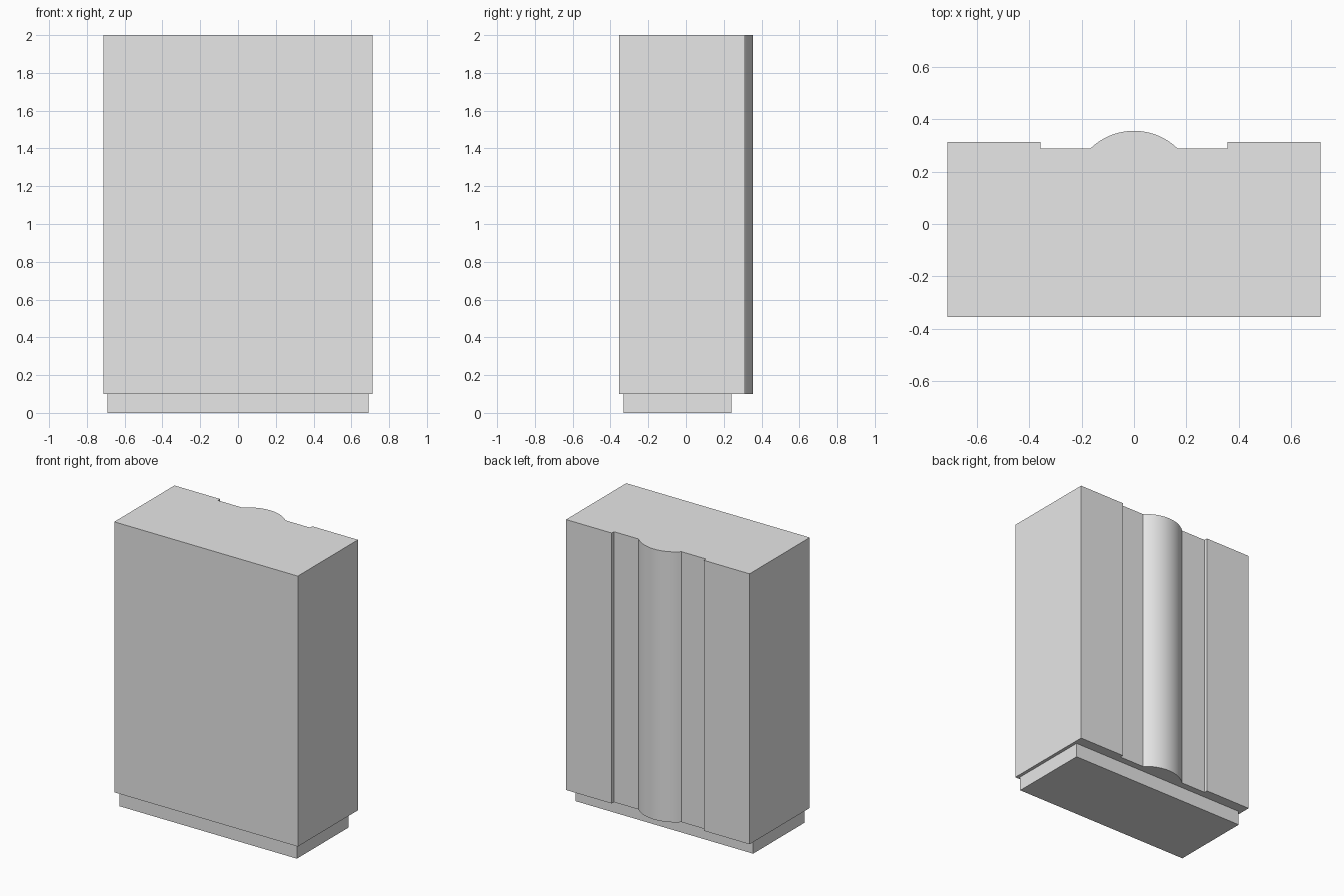
import bpy, bmesh, math

cube = bpy.data.objects.get("Cube")
if cube:
    bpy.data.objects.remove(cube, do_unlink=True)

grey = bpy.data.materials.new("light_grey")
grey.use_nodes = True
grey.diffuse_color = (0.8, 0.8, 0.8, 1)
grey.node_tree.nodes["Principled BSDF"].inputs["Base Color"].default_value = (0.8, 0.8, 0.8, 1)


def extrude_outline(name, outline, bottom, top):
    """Extrude a counter-clockwise plan outline into a closed solid."""
    bm = bmesh.new()
    face = bm.faces.new([bm.verts.new((x, y, bottom)) for x, y in outline])
    ext = bmesh.ops.extrude_face_region(bm, geom=[face], use_keep_orig=True)
    verts = [g for g in ext["geom"] if isinstance(g, bmesh.types.BMVert)]
    bmesh.ops.translate(bm, verts=verts, vec=(0, 0, top - bottom))
    bmesh.ops.recalc_face_normals(bm, faces=bm.faces)
    mesh = bpy.data.meshes.new(name)
    bm.to_mesh(mesh)
    bm.free()
    mesh.materials.append(grey)
    obj = bpy.data.objects.new(name, mesh)
    bpy.context.collection.objects.link(obj)
    return obj


# Body plan: a box with a shallow rear recess and a rounded spine in its middle
half_width, front, back = 0.713, -0.355, 0.313
recess_half, recess_y = 0.358, 0.288
spine_half, spine_y = 0.167, 0.356
rise = spine_y - recess_y
radius = (spine_half ** 2 + rise ** 2) / (2 * rise)
sweep = math.asin(spine_half / radius)
steps = 24
arc = []
for i in range(steps + 1):
    a = sweep * (1 - 2 * i / steps)
    arc.append((radius * math.sin(a), spine_y - radius + radius * math.cos(a)))

right_half = [(-recess_half, recess_y), (-recess_half, back), (-half_width, back), (-half_width, front)]
left_half = [(-x, y) for x, y in reversed(right_half)]
body = extrude_outline("cabinet_body", left_half + arc + right_half, 0.1, 2.0)

# Inset plinth under the body
plinth = extrude_outline("plinth", [(-0.69, -0.332), (0.69, -0.332), (0.69, 0.24), (-0.69, 0.24)], 0.0, 0.1)

# Smooth the spine while keeping every corner sharp
bpy.ops.object.select_all(action="DESELECT")
body.select_set(True)
bpy.context.view_layer.objects.active = body
bpy.ops.object.shade_smooth_by_angle(angle=math.radians(20))
